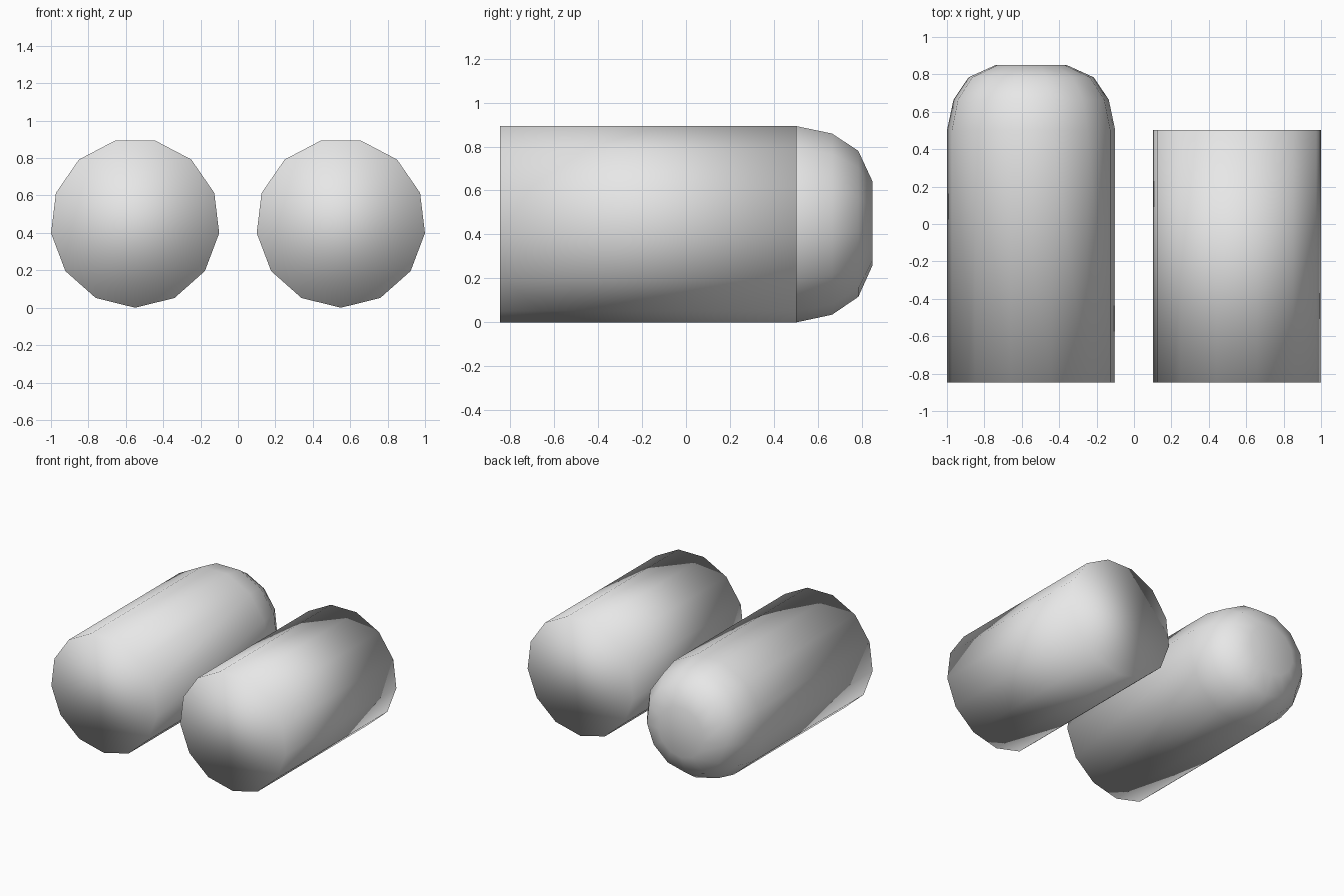
import bpy, bmesh, math

cube = bpy.data.objects.get("Cube")
if cube:
    bpy.data.objects.remove(cube, do_unlink=True)

SIDES = 13
RADIUS = 0.453

grey = bpy.data.materials.new("light grey")
grey.use_nodes = True
grey.diffuse_color = (0.8, 0.8, 0.8, 1)
grey.node_tree.nodes["Principled BSDF"].inputs["Base Color"].default_value = (0.8, 0.8, 0.8, 1)


def lathe_along_y(name, x, profile):
    """Closed round body from (y, radius) rings, with a corner pointing down."""
    bm = bmesh.new()
    rings = []
    for y, r in profile:
        ring = []
        for i in range(SIDES):
            a = math.tau * i / SIDES
            ring.append(bm.verts.new((r * math.sin(a), y, -r * math.cos(a))))
        rings.append(ring)
    for a, b in zip(rings, rings[1:]):
        for i in range(SIDES):
            j = (i + 1) % SIDES
            bm.faces.new((a[i], a[j], b[j], b[i]))
    bm.faces.new(rings[0])
    bm.faces.new(rings[-1])
    bmesh.ops.recalc_face_normals(bm, faces=bm.faces)
    for f in bm.faces:
        f.smooth = True
    mesh = bpy.data.meshes.new(name)
    bm.to_mesh(mesh)
    bm.free()
    mesh.materials.append(grey)
    obj = bpy.data.objects.new(name, mesh)
    obj.location = (x, 0, RADIUS)
    bpy.context.collection.objects.link(obj)
    return obj


# Straight barrel shared by both bodies
barrel = [(-0.847, RADIUS), (0.502, RADIUS)]
# Rounded rear end with a small flat tip
dome = [(0.665, 0.418), (0.784, 0.337), (0.849, 0.193)]

lathe_along_y("left_cylinder", 0.55, barrel)
lathe_along_y("right_domed_cylinder", -0.55, barrel + dome)
